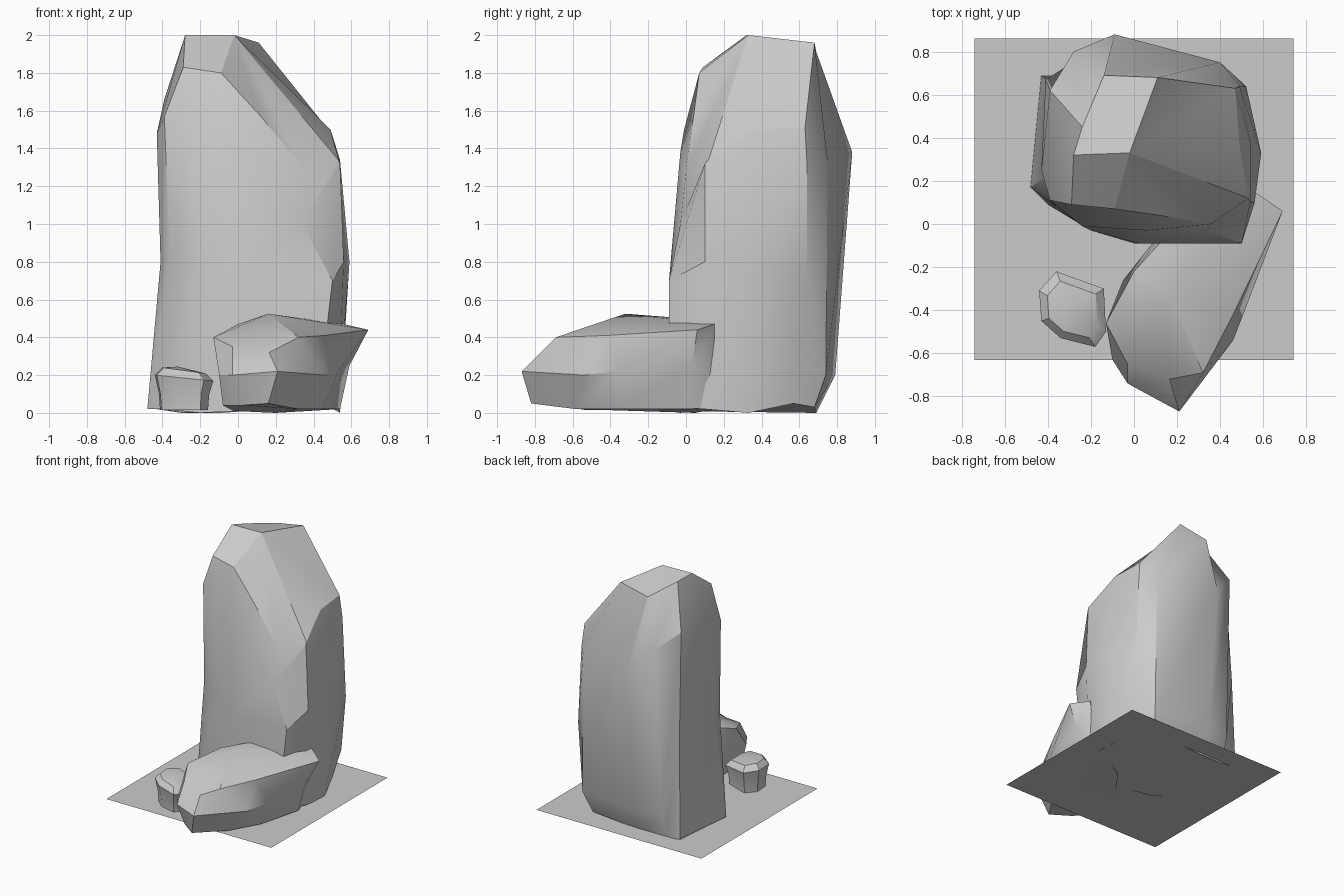
import bpy, bmesh, math


def rock(name, rings, peak):
    """Loft rings of matching points, close the base, fan the top to a peak."""
    bm = bmesh.new()
    levels = [[bm.verts.new(p) for p in ring] for ring in rings]
    n = len(levels[0])
    for low, high in zip(levels, levels[1:]):
        for i in range(n):
            j = (i + 1) % n
            bm.faces.new((low[i], low[j], high[j], high[i]))
    bm.faces.new(levels[0][::-1])
    tip = bm.verts.new(peak)
    for i in range(n):
        bm.faces.new((levels[-1][i], levels[-1][(i + 1) % n], tip))
    bmesh.ops.recalc_face_normals(bm, faces=bm.faces)
    mesh = bpy.data.meshes.new(name)
    bm.to_mesh(mesh)
    bm.free()
    obj = bpy.data.objects.new(name, mesh)
    bpy.context.collection.objects.link(obj)
    bpy.ops.object.select_all(action='DESELECT')
    obj.select_set(True)
    bpy.context.view_layer.objects.active = obj
    bpy.ops.object.shade_smooth_by_angle(angle=math.radians(30))
    return obj


# Ground sheet
bpy.ops.mesh.primitive_plane_add(size=1, location=(0, 0.115, 0.012))
ground = bpy.context.object
ground.name = "ground_sheet"
ground.scale = (1.48, 1.49, 1)

# Tall standing rock: base, waist, shoulder and crown rings
base = [(-.40, .09, .02), (-.20, -.03, 0), (0, -.09, .01), (.42, -.09, .02),
        (.53, .10, .02), (.54, .33, 0), (.45, .57, .05), (.36, .68, .03),
        (-.09, .69, 0), (-.30, .69, 0), (-.43, .69, .02), (-.48, .17, .02)]
waist = [(-.36, .08, .8), (-.20, -.03, .8), (.02, -.09, .7), (.50, -.09, .7),
         (.56, .10, .8), (.59, .33, .8), (.52, .64, .7), (.41, .74, .2),
         (-.09, .79, .2), (-.30, .74, .2), (-.41, .67, .8), (-.41, .22, .8)]
shoulder = [(-.39, .11, 1.57), (-.24, -.01, 1.5), (.06, -.03, 1.38), (.34, -.03, 1.0),
            (.54, .10, 1.32), (.54, .38, 1.34), (.49, .64, 1.33), (.40, .75, 1.33),
            (-.09, .88, 1.38), (-.28, .80, 1.56), (-.39, .62, 1.66), (-.43, .25, 1.48)]
crown = [(-.29, .09, 1.83), (-.09, .07, 1.80), (.12, .04, 1.57), (.36, .0, 1.28),
         (.53, .12, 1.34), (.49, .36, 1.5), (.47, .63, 1.51), (.11, .68, 1.96),
         (-.14, .69, 1.91), (-.19, .57, 1.94), (-.24, .45, 1.97), (-.28, .32, 2.0)]
rock("tall_rock", [base, waist, shoulder, crown], (-.02, .33, 2.0))

# Low leaning rock in front
low = [(-.08, -.60, .04), (.02, -.71, .04), (.16, -.82, .05), (.32, -.58, .02),
       (.45, -.35, .02), (.54, .0, .02), (.48, .20, .03), (.20, .05, 0), (-.02, -.26, .01)]
middle = [(-.10, -.63, .2), (-.03, -.74, .2), (.21, -.87, .22), (.46, -.54, .2),
          (.53, -.36, .22), (.59, .03, .25), (.53, .15, .2), (.18, .03, .2), (-.05, -.26, .2)]
upper = [(-.13, -.46, .40), (-.03, -.65, .35), (.165, -.72, .32), (.32, -.69, .40),
         (.46, -.42, .41), (.69, .06, .44), (.56, .15, .47), (.20, .0, .50), (0, -.22, .47)]
rock("low_rock", [low, middle, upper], (.16, -.32, .525))

# Small stone: one outline scaled at each level
outline = [(-.43, -.45), (-.34, -.53), (-.18, -.57), (-.13, -.50),
           (-.14, -.30), (-.36, -.22), (-.44, -.31)]
cx, cy = -.29, -.40
levels = []
for scale, z, tilt in ((.82, .015, 0), (.86, .10, 0), (1, .185, -.1), (.75, .225, -.1)):
    levels.append([(cx + (x - cx) * scale, cy + (y - cy) * scale, z + (x - cx) * tilt)
                   for x, y in outline])
rock("small_stone", levels, (-.32, -.38, .245))
